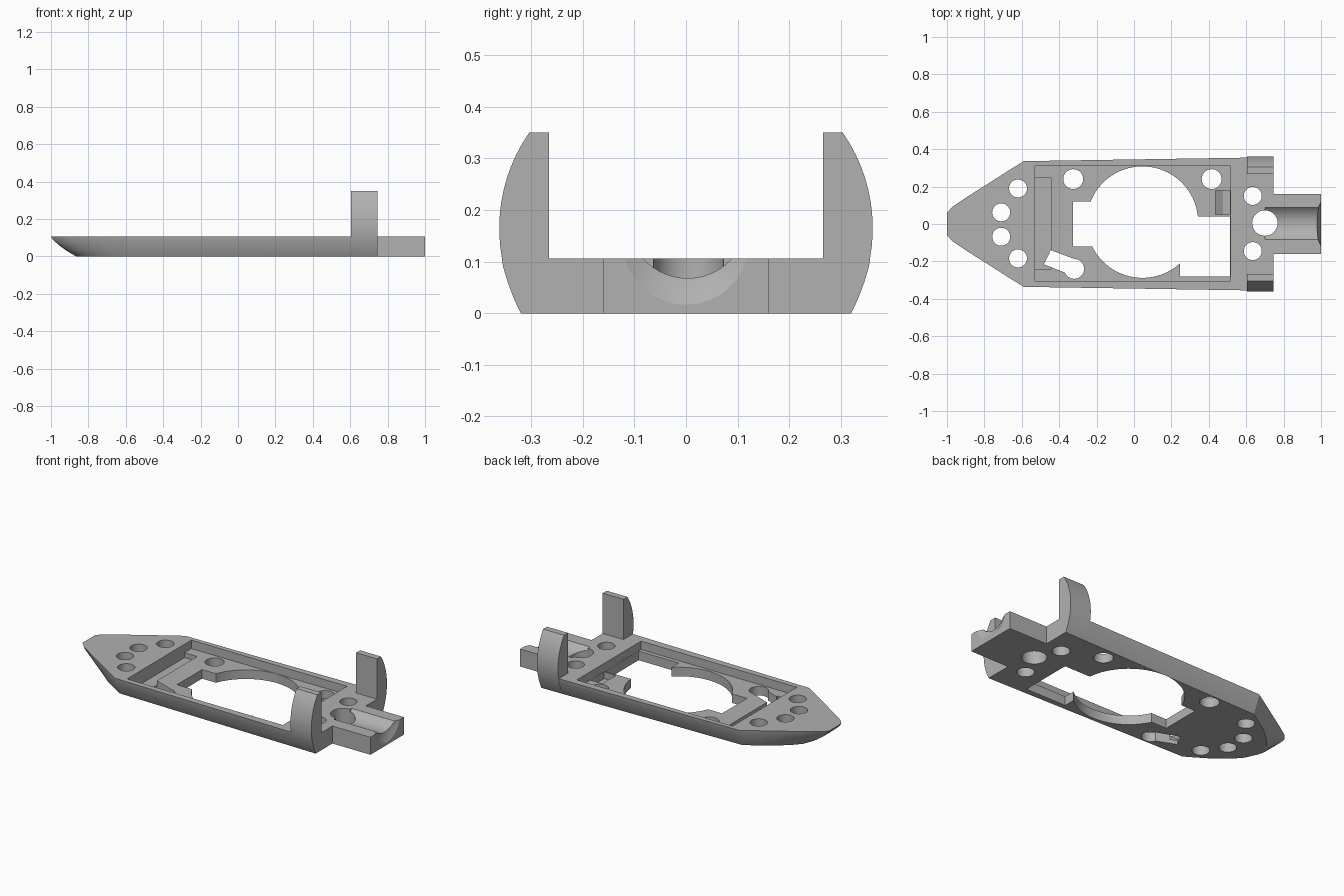
import bpy, bmesh, math
from mathutils import Vector

if "Cube" in bpy.data.objects:
    bpy.data.objects.remove(bpy.data.objects["Cube"], do_unlink=True)

TOP, FLOOR = 0.106, 0.055

grey = bpy.data.materials.new("plain grey")
grey.use_nodes = True
grey.diffuse_color = (0.44, 0.44, 0.44, 1)
grey.node_tree.nodes["Principled BSDF"].inputs["Base Color"].default_value = (0.44, 0.44, 0.44, 1)


def loft(name, rings):
    """Closed solid through rings of matching points."""
    bm = bmesh.new()
    loops = [[bm.verts.new(p) for p in ring] for ring in rings]
    n = len(loops[0])
    for a, b in zip(loops, loops[1:]):
        for i in range(n):
            j = (i + 1) % n
            bm.faces.new((a[i], a[j], b[j], b[i]))
    bm.faces.new(loops[0][::-1])
    bm.faces.new(loops[-1])
    bmesh.ops.recalc_face_normals(bm, faces=bm.faces)
    mesh = bpy.data.meshes.new(name)
    bm.to_mesh(mesh)
    bm.free()
    mesh.materials.append(grey)
    obj = bpy.data.objects.new(name, mesh)
    bpy.context.collection.objects.link(obj)
    return obj


def prism(name, outline, z0, z1):
    return loft(name, [[(x, y, z) for x, y in outline] for z in (z0, z1)])


def box(name, x0, x1, y0, y1, z0, z1):
    return prism(name, [(x0, y0), (x1, y0), (x1, y1), (x0, y1)], z0, z1)


def circle(cx, cy, r, n=48):
    return [(cx + r * math.cos(math.tau * i / n), cy + r * math.sin(math.tau * i / n))
            for i in range(n)]


def hole(name, x, y, r, n=48):
    return prism(name, circle(x, y, r, n), -0.1, 0.3)


def combine(target, tool, operation):
    mod = target.modifiers.new(tool.name, "BOOLEAN")
    mod.operation, mod.solver, mod.object = operation, "EXACT", tool
    bpy.context.view_layer.objects.active = target
    bpy.ops.object.modifier_apply(modifier=mod.name)
    bpy.data.objects.remove(tool, do_unlink=True)


# Hull: pointed outline that flares from keel to deck
deck = [(-1, 0.06), (-0.97, 0.093), (-0.9, 0.14), (-0.78, 0.216), (-0.68, 0.28),
        (-0.59, 0.336), (0.745, 0.357)]
keel = [(-0.865, 0.05), (-0.85, 0.09), (-0.81, 0.135), (-0.73, 0.205), (-0.66, 0.25),
        (-0.585, 0.296), (0.745, 0.32)]
rings = []
for z, t in ((0, 0), (0.015, 0.2), (0.03, 0.385), (0.06, 0.69), (0.09, 0.93), (TOP, 1)):
    side = [Vector(k).lerp(Vector(d), t) for k, d in zip(keel, deck)]
    rings.append([(p.x, p.y, z) for p in side] + [(p.x, -p.y, z) for p in reversed(side)])
hull = loft("hull", rings)

# Tail block and the two curved uprights
combine(hull, box("tail_block", 0.7, 1, -0.16, 0.16, 0, TOP), "UNION")
heights = [0.35 * i / 16 for i in range(17)]
for s, name in ((1, "back_upright"), (-1, "front_upright")):
    arc = [(0.038 + math.sqrt(0.324 ** 2 - (z - 0.165) ** 2), z) for z in heights]
    profile = [(0.266, 0)] + arc + [(0.266, 0.35)]
    combine(hull, loft(name, [[(x, s * y, z) for y, z in profile] for x in (0.605, 0.745)]), "UNION")

# Shallow tray, cross slot and sloped pocket
cutters = [
    box("tray", -0.53, 0.515, -0.305, 0.31, FLOOR, 0.3),
    box("cross_slot", -0.53, -0.445, -0.24, 0.245, 0.025, 0.08),
    loft("sloped_pocket", [[(0.435, y, 0.08), (0.435, y, 0.04), (0.475, y, 0.015),
                            (0.514, y, 0.015), (0.514, y, 0.08)] for y in (0.05, 0.18)]),
]

# Large central opening
cutters += [
    hole("round_opening", 0.045, 0.01, 0.298, 96),
    box("nose_side_opening", -0.325, 0, -0.12, 0.12, -0.1, 0.08),
    box("tail_side_opening", 0.245, 0.514, -0.28, 0.04, -0.1, 0.08),
]

# Screw holes and the keyhole
for x, y, r in ((-0.325, 0.24, 0.053), (0.415, 0.24, 0.053), (-0.32, -0.24, 0.053),
                (-0.62, 0.19, 0.048), (-0.71, 0.062, 0.048), (-0.71, -0.068, 0.048),
                (-0.62, -0.184, 0.048), (0.635, 0.15, 0.048), (0.635, -0.145, 0.048),
                (0.7, 0.005, 0.068)):
    cutters.append(hole("screw_hole", x, y, r))
cutters.append(prism("keyhole_slot", [(-0.445, -0.14), (-0.482, -0.215), (-0.345, -0.27),
                                      (-0.31, -0.19)], -0.1, 0.08))

# Round channel along the tail and the dished tail end
cutters.append(loft("tail_channel", [[(x, y, z) for y, z in circle(0.003, 0.184, 0.116, 64)]
                                     for x in (0.7, 1.1)]))
bm = bmesh.new()
bmesh.ops.create_uvsphere(bm, u_segments=64, v_segments=32, radius=0.255)
bmesh.ops.translate(bm, verts=bm.verts, vec=(1.223, 0, 0.14))
dish_mesh = bpy.data.meshes.new("tail_dish")
bm.to_mesh(dish_mesh)
bm.free()
dish_mesh.materials.append(grey)
dish = bpy.data.objects.new("tail_dish", dish_mesh)
bpy.context.collection.objects.link(dish)
cutters.append(dish)

for cutter in cutters:
    combine(hull, cutter, "DIFFERENCE")

# Smooth curves, crisp edges
bpy.ops.object.select_all(action="DESELECT")
hull.select_set(True)
bpy.context.view_layer.objects.active = hull
bpy.ops.object.shade_smooth_by_angle(angle=math.radians(25))
